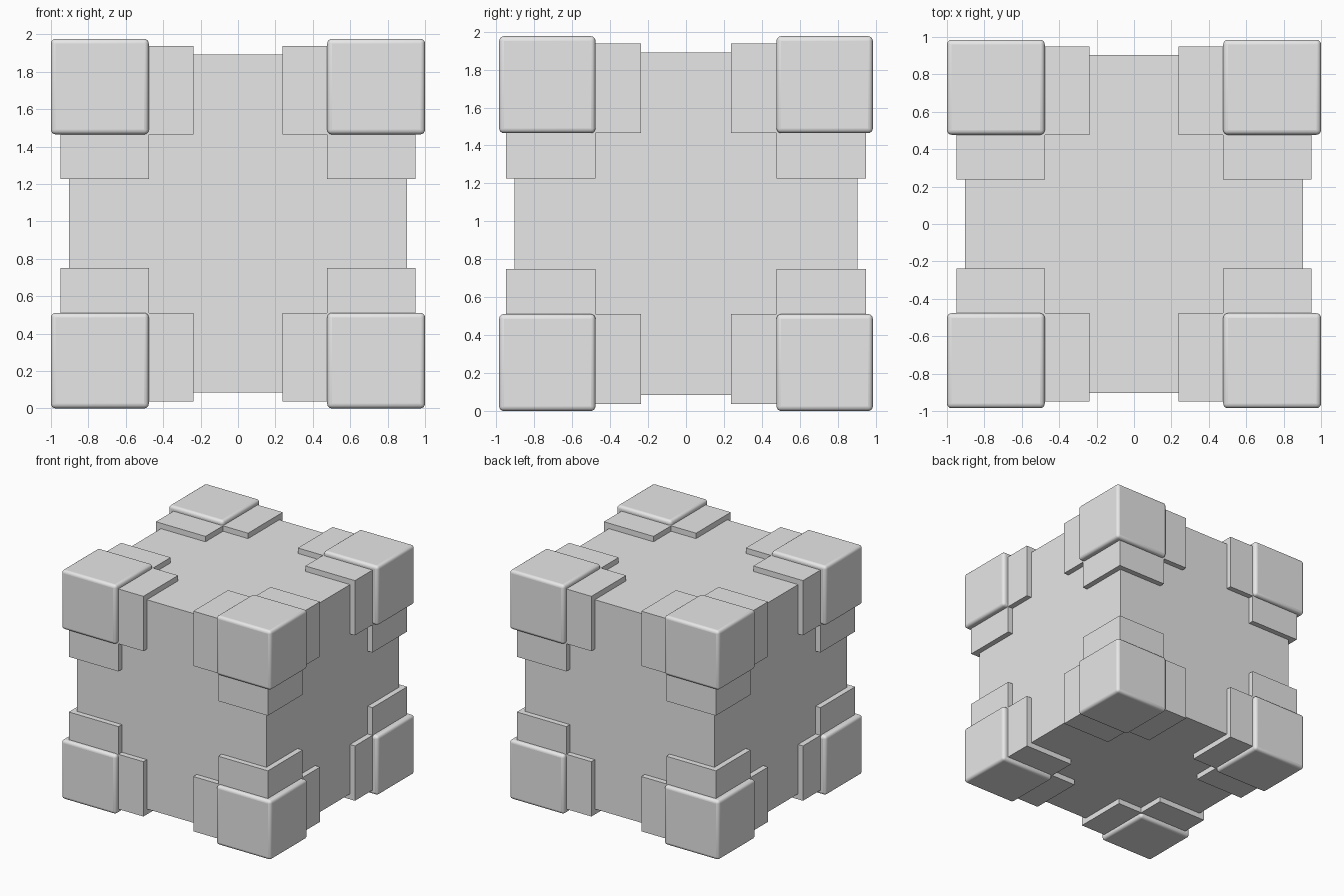
import bpy
import math
from itertools import product
from mathutils import Vector

old = bpy.data.objects.get("Cube")
if old:
    bpy.data.objects.remove(old, do_unlink=True)

CENTRE = Vector((0, 0, 0.988))

grey = bpy.data.materials.new("plain grey")
grey.use_nodes = True
grey.diffuse_color = (0.8, 0.8, 0.8, 1)
grey.node_tree.nodes["Principled BSDF"].inputs["Base Color"].default_value = (0.8, 0.8, 0.8, 1)


def box(name, low, high, bevel=0):
    """Box between two opposite corners, measured from the model's centre."""
    low, high = Vector(low), Vector(high)
    bpy.ops.mesh.primitive_cube_add(size=1, location=CENTRE + (low + high) / 2)
    ob = bpy.context.object
    ob.name = ob.data.name = name
    ob.scale = [abs(d) for d in high - low]
    bpy.ops.object.transform_apply(location=False, rotation=False, scale=True)
    ob.data.materials.append(grey)
    if bevel:
        mod = ob.modifiers.new("rounded edges", "BEVEL")
        mod.width = bevel
        mod.segments = 4
        bpy.ops.object.shade_smooth_by_angle(angle=math.radians(35))
    return ob


# Central block
box("core", (-0.903,) * 3, (0.903,) * 3)

# Each corner has a rounded cap and three bracket arms along the edges
INNER, ARM_END, ARM_OUT = 0.477, 0.238, 0.95
CAP_OUT = (1.0, 0.985, 0.988)
for signs in product((-1, 1), repeat=3):
    place = "_".join(("right", "left")[signs[0] > 0:][:1]
                     + ("front", "back")[signs[1] > 0:][:1]
                     + ("bottom", "top")[signs[2] > 0:][:1])
    box("corner_cap_" + place,
        [s * INNER for s in signs],
        [s * o for s, o in zip(signs, CAP_OUT)], bevel=0.025)
    for axis in range(3):
        low = [s * (ARM_END if i == axis else INNER) for i, s in enumerate(signs)]
        box("bracket_arm_" + "xyz"[axis] + "_" + place, low, [s * ARM_OUT for s in signs])
